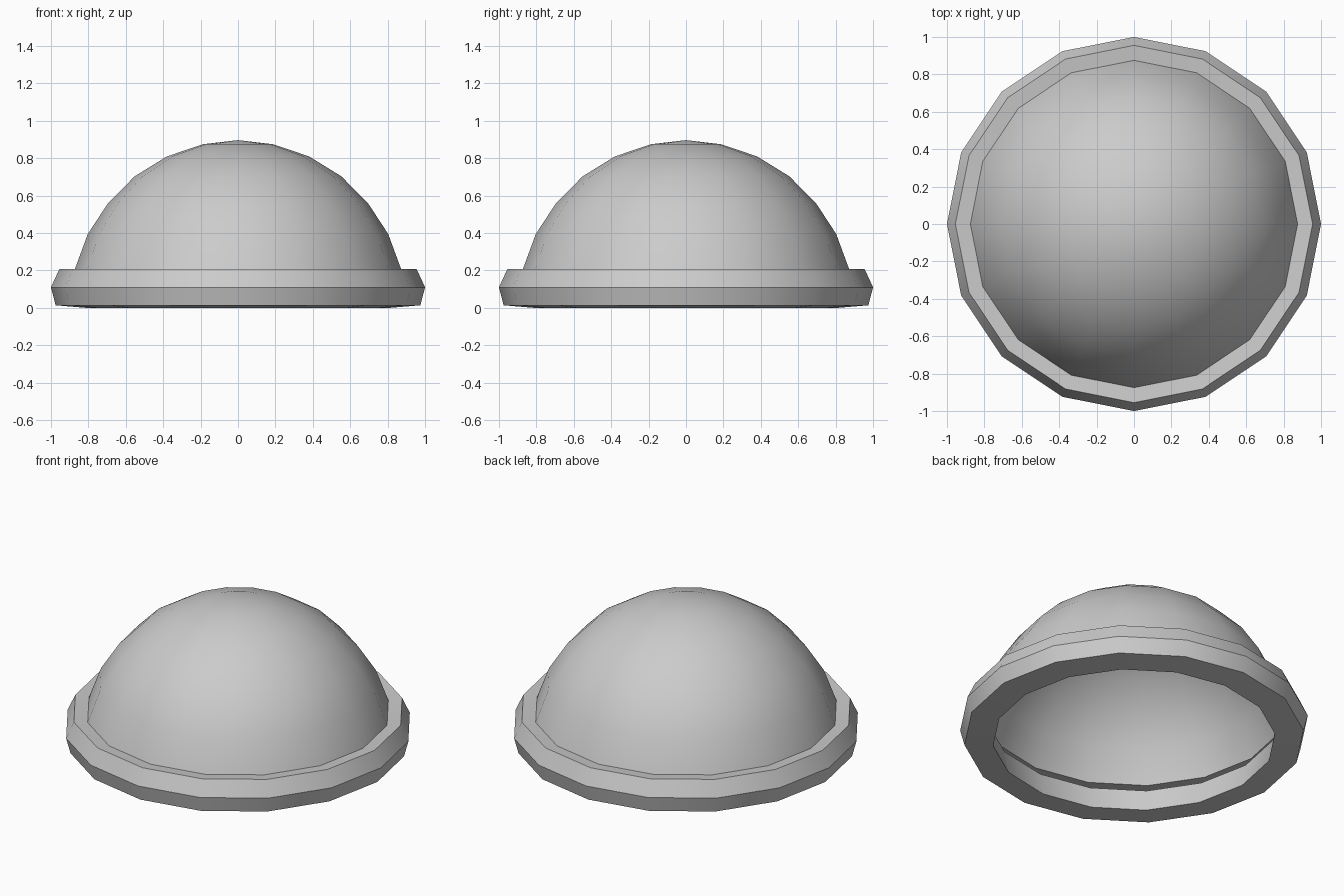
import bpy, bmesh
from math import sin, cos, tau, radians

SIDES = 16

if "Cube" in bpy.data.objects:
    bpy.data.objects.remove(bpy.data.objects["Cube"])

grey = bpy.data.materials.new("plain grey")
grey.use_nodes = True
colour = (0.6, 0.6, 0.6, 1)
grey.diffuse_color = colour
grey.node_tree.nodes["Principled BSDF"].inputs["Base Color"].default_value = colour


def lathe(name, profile):
    """Spin an open (radius, height) outline into a thin shell; radius 0 becomes a pole."""
    bm = bmesh.new()
    rings = []
    for r, z in profile:
        if r == 0:
            rings.append([bm.verts.new((0, 0, z))] * SIDES)
        else:
            rings.append([bm.verts.new((r * cos(tau * i / SIDES), r * sin(tau * i / SIDES), z))
                          for i in range(SIDES)])
    # Outlines run anticlockwise, from the foot upwards, so faces point outwards
    for a, b in zip(rings, rings[1:]):
        for i in range(SIDES):
            j = (i + 1) % SIDES
            corners = list(dict.fromkeys((a[i], a[j], b[j], b[i])))
            bm.faces.new(corners)
    mesh = bpy.data.meshes.new(name)
    bm.to_mesh(mesh)
    bm.free()
    mesh.materials.append(grey)
    obj = bpy.data.objects.new(name, mesh)
    bpy.context.collection.objects.link(obj)
    bpy.ops.object.select_all(action="DESELECT")
    obj.select_set(True)
    bpy.context.view_layer.objects.active = obj
    bpy.ops.object.shade_smooth_by_angle(angle=radians(30))


# Thin dome shell, open underneath
lathe("dome", [(0.875, 0.2), (0.803, 0.395), (0.695, 0.56), (0.553, 0.703),
               (0.38, 0.81), (0.187, 0.875), (0, 0.897)])

# Folded rim: inner lip, underside, two outer bevels, and the top running in to the dome
lathe("rim", [(0.835, 0.142), (0.81, 0), (0.975, 0.014), (1, 0.11), (0.955, 0.208), (0.875, 0.2)])
